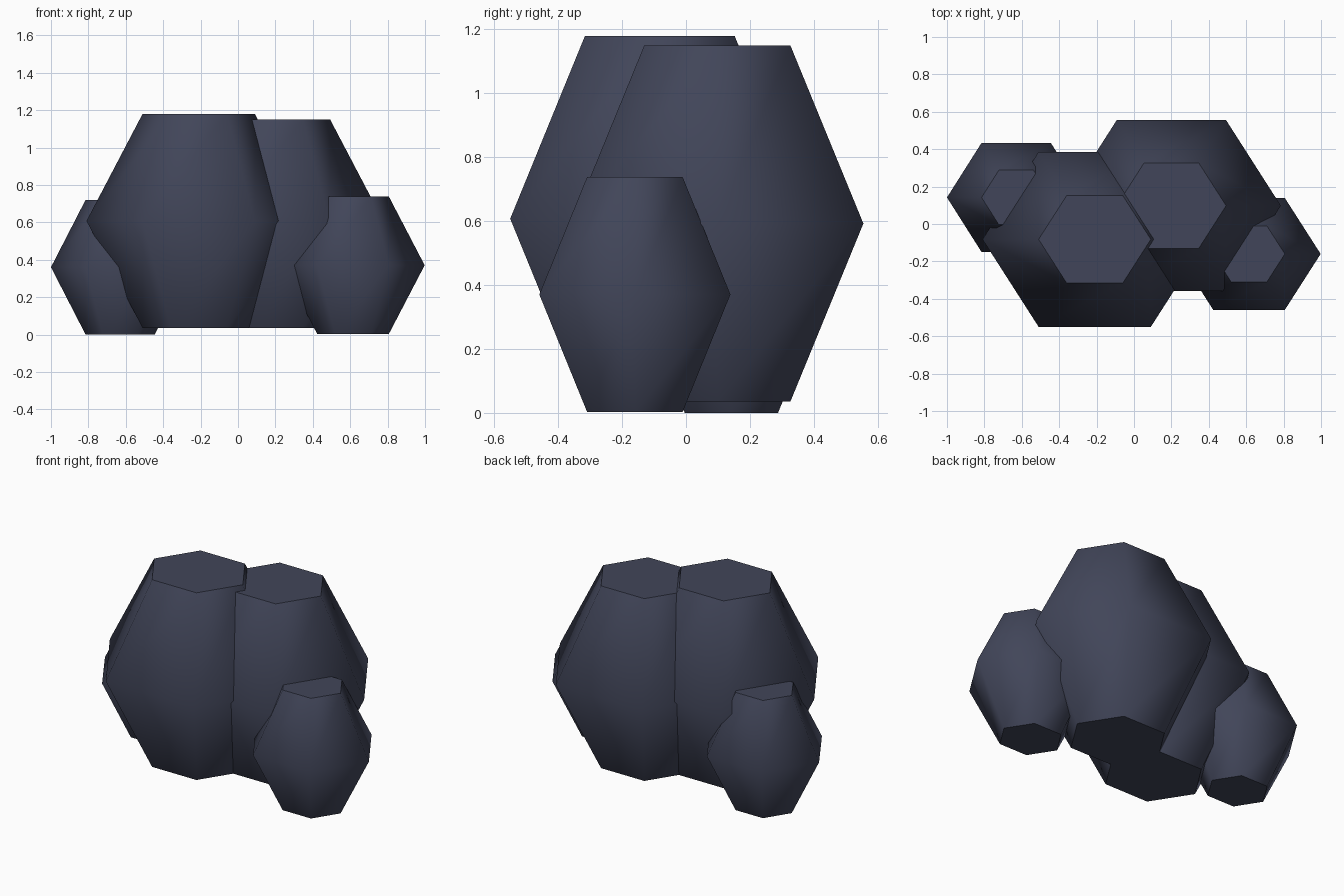
import bpy, bmesh, math

if "Cube" in bpy.data.objects:
    bpy.data.objects.remove(bpy.data.objects["Cube"])

slate = bpy.data.materials.new("dark slate")
slate.diffuse_color = (0.053, 0.060, 0.100, 1)
slate.use_nodes = True
slate.node_tree.nodes["Principled BSDF"].inputs["Base Color"].default_value = slate.diffuse_color


def boulder(name, x, y, rx, half_depth, z0, z1):
    """Six-sided rock: wide middle ring, half-size flat caps."""
    ry = half_depth / math.sin(math.pi / 3)
    bm = bmesh.new()
    rings = []
    for z, s in ((z0, 0.5), ((z0 + z1) / 2, 1.0), (z1, 0.5)):
        rings.append([bm.verts.new((x + s * rx * math.cos(i * math.pi / 3),
                                    y + s * ry * math.sin(i * math.pi / 3), z))
                      for i in range(6)])
    # Softly shaded sides
    for low, high in zip(rings, rings[1:]):
        for i in range(6):
            j = (i + 1) % 6
            bm.faces.new((low[i], low[j], high[j], high[i])).smooth = True
    # Flat caps with crisp rims
    for cap in (bm.faces.new(rings[0][::-1]), bm.faces.new(rings[-1])):
        for e in cap.edges:
            e.smooth = False
    mesh = bpy.data.meshes.new(name)
    bm.to_mesh(mesh)
    bm.free()
    mesh.materials.append(slate)
    obj = bpy.data.objects.new(name, mesh)
    bpy.context.collection.objects.link(obj)


# Two tall boulders in the middle, a small one on each side
boulder("front_large_rock", -0.21, -0.082, 0.60, 0.468, 0.035, 1.18)
boulder("back_large_rock", 0.20, 0.098, 0.585, 0.457, 0.035, 1.15)
boulder("right_small_rock", 0.615, -0.16, 0.383, 0.299, 0.003, 0.738)
boulder("left_small_rock", -0.63, 0.142, 0.37, 0.292, 0.0, 0.72)
